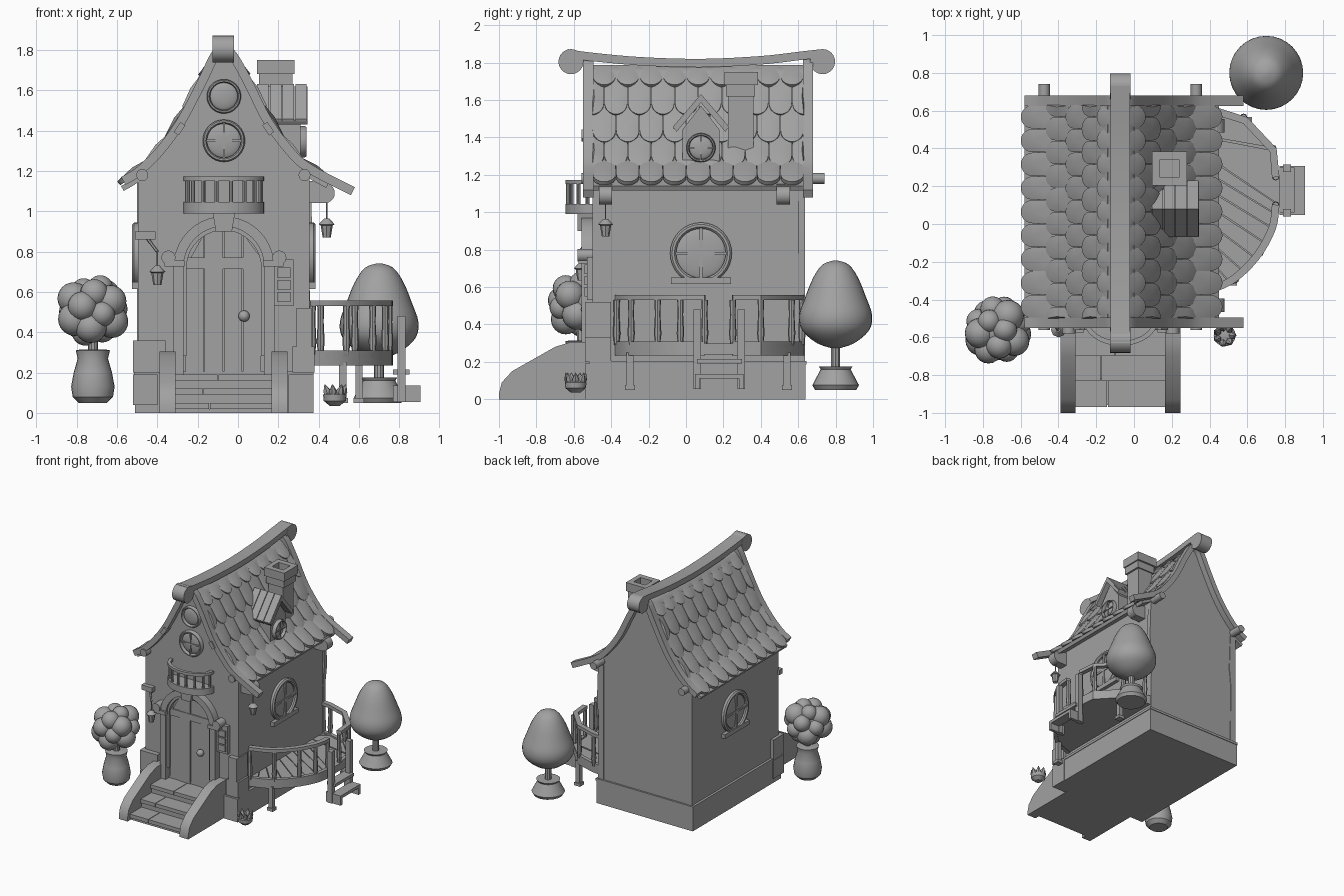
import bpy, bmesh, math, random
from math import sin, cos, pi, radians
from mathutils import Matrix, Vector

cube = bpy.data.objects.get("Cube")
if cube:
    bpy.data.objects.remove(cube)
random.seed(4)
grey = bpy.data.materials.new("plain grey")
grey.use_nodes = True
grey.diffuse_color = (0.36, 0.36, 0.36, 1)
grey.node_tree.nodes["Principled BSDF"].inputs["Base Color"].default_value = (0.36, 0.36, 0.36, 1)
made = []
T = Matrix.Translation
FRONT = Matrix.Rotation(pi / 2, 4, 'X')  # turns a lathe axis towards -y


def finish(name, bm, m=None):
    if m:
        bm.transform(m)
    bmesh.ops.recalc_face_normals(bm, faces=bm.faces)
    me = bpy.data.meshes.new(name)
    bm.to_mesh(me)
    bm.free()
    me.materials.append(grey)
    ob = bpy.data.objects.new(name, me)
    bpy.context.collection.objects.link(ob)
    made.append(ob)
    return ob


def prism(name, pts, axis, a, b, m=None):
    """Extrude a 2D outline along an axis from a to b."""
    put = {'x': lambda p, d: (d, *p), 'y': lambda p, d: (p[0], d, p[1]), 'z': lambda p, d: (*p, d)}[axis]
    bm = bmesh.new()
    lo = [bm.verts.new(put(p, a)) for p in pts]
    hi = [bm.verts.new(put(p, b)) for p in pts]
    bm.faces.new(lo)
    bm.faces.new(hi)
    for i in range(len(pts)):
        j = (i + 1) % len(pts)
        bm.faces.new((lo[i], lo[j], hi[j], hi[i]))
    return finish(name, bm, m)


def box(name, x, y, z, m=None):
    return prism(name, [(x[0], y[0]), (x[1], y[0]), (x[1], y[1]), (x[0], y[1])], 'z', *z, m)


def lathe(name, prof, m, n=24, ring=False):
    """Revolve (radius, height) points; ring closes the profile on itself."""
    bm = bmesh.new()
    rows = [[bm.verts.new((r * cos(2 * pi * k / n), r * sin(2 * pi * k / n), z)) for k in range(n)] for r, z in prof]
    for i in range(len(rows) if ring else len(rows) - 1):
        a, b = rows[i], rows[(i + 1) % len(rows)]
        for k in range(n):
            bm.faces.new((a[k], a[k - 1], b[k - 1], b[k]))
    if not ring:
        bm.faces.new(rows[0])
        bm.faces.new(rows[-1])
    return finish(name, bm, m)


def rod(name, p, q, r, n=10):
    d = Vector(q) - Vector(p)
    return lathe(name, [(r, 0), (r, d.length)], T(p) @ d.to_track_quat('Z', 'Y').to_matrix().to_4x4(), n)


def ball(name, c, r, squash=(1, 1, 1)):
    bm = bmesh.new()
    bmesh.ops.create_uvsphere(bm, u_segments=20, v_segments=12, radius=r)
    return finish(name, bm, T(c) @ Matrix.Diagonal((*squash, 1)))


def smooth(pts, n=5):
    """Catmull-Rom through a few points."""
    p = [Vector(q) for q in [pts[0], *pts, pts[-1]]]
    out = []
    for i in range(1, len(p) - 2):
        for k in range(n):
            t = k / n
            out.append(0.5 * (2 * p[i] + (p[i + 1] - p[i - 1]) * t
                       + (2 * p[i - 1] - 5 * p[i] + 4 * p[i + 1] - p[i + 2]) * t * t
                       + (3 * p[i] - p[i - 1] - 3 * p[i + 1] + p[i + 2]) * t ** 3))
    return out + [p[-1]]


def strip(line, w):
    """Outline of a band with one edge on the line and the other w to its right."""
    off = []
    for i, p in enumerate(line):
        d = (line[min(i + 1, len(line) - 1)] - line[max(i - 1, 0)]).normalized()
        off.append(p + Vector((d.y, -d.x)) * w)
    return list(line) + off[::-1]


# House body
CX = -0.07
left = smooth([(CX, 1.83), (-0.13, 1.79), (-0.2, 1.65), (-0.3, 1.46), (-0.4, 1.32), (-0.5, 1.22), (-0.58, 1.17)])
right = smooth([(CX, 1.83), (-0.01, 1.79), (0.07, 1.65), (0.16, 1.47), (0.26, 1.33), (0.36, 1.235), (0.58, 1.12)])
box("foundation", (-0.51, 0.37), (-0.51, 0.64), (0, 0.2))
box("foundation_ledge", (-0.515, 0.375), (-0.515, 0.645), (0.185, 0.205))
drop = Vector((0, 0.05))
gable = [p - drop for p in left[::-1] if p.x > -0.49] + [p - drop for p in right[1:] if p.x < 0.35]
prism("walls", [(-0.495, 0.2), (-0.495, 1.17), *gable, (0.355, 1.18), (0.355, 0.2)], 'y', -0.5, 0.63)
for x in (-0.5, 0.31):
    prism("corner_plaster", [(x, 0.2), (x + 0.05, 0.2), (x + 0.045, 0.7), (x + 0.06, 0.85), (x + 0.05, 1.15), (x, 1.15)], 'y', 0.6, 0.635)
for x, z in (((-0.52, -0.36), (0.2, 0.36)), ((-0.52, -0.4), (0.04, 0.19)), ((0.27, 0.38), (0.2, 0.33)),
             ((0.25, 0.375), (0.0, 0.19)), ((0.29, 0.365), (0.33, 0.52))):
    box("corner_stone", x, (-0.54, -0.4), z)

# Roof: edge boards, slab and rounded tiles
for side, line, end in ((-1, left, -0.59), (1, right, 0.46)):
    w = -0.045 if side < 0 else 0.045
    for a, b in ((-0.55, -0.495), (0.625, 0.68)):
        prism("roof_edge_board", strip(line, w), 'y', a, b)
    base = [p - Vector((0, 0.045)) for p in line if side * p.x < side * end]
    prism("roof_slab", strip(base, w * 0.6), 'y', -0.5, 0.63)
    cum = [0]
    for p, q in zip(base, base[1:]):
        cum.append(cum[-1] + (q - p).length)

    def at(s):
        i = max(k for k in range(len(cum) - 1) if cum[k] <= s or k == 0)
        return base[i].lerp(base[i + 1], (s - cum[i]) / (cum[i + 1] - cum[i]))

    bm = bmesh.new()
    pitch, rows = 1.13 / 9, 5
    for row in range(rows):
        s1 = cum[-1] * (row + 1) / rows
        s0 = max(0, s1 - cum[-1] / rows * 1.5)
        lo, hi = at(s1), at(s0)
        d = (lo - hi).normalized()
        nor = Vector((-d.y, d.x)) * side
        for col in range(10 if row % 2 else 9):
            yc = -0.5 + pitch * (col + (0 if row % 2 else 0.5))
            L, h = (lo - hi).length, pitch * 0.49
            shape = [(-h, 0)] + [(-h * cos(pi * k / 10), L - 0.075 + 0.075 * sin(pi * k / 10)) for k in range(11)] + [(h, 0)]
            top, bot = [], []
            for u, v in shape:
                y = min(0.63, max(-0.5, yc + u))
                lift = 0.004 + 0.026 * v / L
                for lst, e in ((top, lift), (bot, lift - 0.024)):
                    p = hi + d * v + nor * e
                    lst.append(bm.verts.new((p.x, y, p.y)))
            c = hi + d * (L * 0.6) + nor * 0.034
            mid = bm.verts.new((c.x, min(0.62, max(-0.49, yc)), c.y))
            bm.faces.new(bot)
            for i in range(len(top)):
                j = (i + 1) % len(top)
                bm.faces.new((top[i], top[j], mid))
                bm.faces.new((top[i], bot[i], bot[j], top[j]))
    finish("roof_tiles", bm)

# Ridge beam with rolled ends
ridge = smooth([(-0.63, 1.872), (-0.52, 1.855), (-0.25, 1.83), (0.08, 1.82), (0.4, 1.835), (0.62, 1.86), (0.73, 1.872)])
prism("ridge_beam", strip(ridge, 0.045), 'x', -0.125, -0.02)
for y in (-0.615, 0.73):
    rod("ridge_roll", (-0.126, y, 1.805), (-0.019, y, 1.805), 0.067, 24)

# Purlin ends and eave brackets
for x, z in ((-0.475, 1.18), (0.33, 1.18)):
    rod("purlin", (x, -0.56, z), (x, 0.74, z), 0.03, 12)
for y in (-0.43, 0.52):
    box("eave_bracket", (0.35, 0.44), (y - 0.035, y + 0.035), (1.04, 1.15))
    rod("bracket_scroll", (0.43, y - 0.035, 1.09), (0.43, y + 0.035, 1.09), 0.05, 20)
for x, z in ((-0.29, 1.41), (0.15, 1.41)):
    box("gable_peg", (-0.015, 0.015), (-0.56, -0.5), (-0.03, 0.03), T((x, 0, z)) @ Matrix.Rotation(0.6 * (1 if x < 0 else -1), 4, 'Y'))


def round_window(name, loc, turn, r, bars=True):
    m = T(loc) @ Matrix.Rotation(turn, 4, 'Z') @ FRONT
    w = r * 0.2
    lathe(name + "_frame", [(r - w, -0.02), (r - w, 0.02), (r - w * 0.7, 0.03), (r - w * 0.3, 0.03), (r, 0.02), (r, -0.02)], m, 32, True)
    lathe(name + "_glass", [(r * 0.85 * cos(a * pi / 12), 0.02 * sin(a * pi / 12)) for a in range(6)], m, 32)
    if bars:
        e, t = r * 0.85, r * 0.05
        box(name + "_bar", (-e, e), (-t, t), (0, 0.025), m)
        box(name + "_bar", (-t, t), (-e, e), (0, 0.025), m)


round_window("gable_window", (CX, -0.5, 1.35), 0, 0.105)
round_window("gable_medallion", (CX, -0.5, 1.57), 0, 0.085, False)
for x, turn in ((0.355, pi / 2), (-0.495, -pi / 2)):
    round_window("side_window", (x, 0.08, 0.78), turn, 0.165)
    box("window_sill", (x - 0.03, x + 0.03), (-0.08, 0.24), (0.615, 0.65))

# Dormer and chimney
prism("dormer_wall", [(-0.02, 1.27), (0.18, 1.27), (0.18, 1.44), (0.08, 1.57), (-0.02, 1.44)], 'x', 0.1, 0.31)
round_window("dormer_window", (0.31, 0.08, 1.345), pi / 2, 0.078)
for s in (-1, 1):
    prism("dormer_roof", [(0.08, 1.62), (0.08 + s * 0.145, 1.45), (0.08 + s * 0.13, 1.43), (0.08, 1.585)], 'x', 0.09, 0.345)
    for k in range(4):
        prism("dormer_plank", [(0.08, 1.632), (0.08 + s * 0.15, 1.457), (0.08 + s * 0.145, 1.445), (0.08, 1.615)], 'x', 0.095 + k * 0.063, 0.152 + k * 0.063)
box("chimney", (0.12, 0.255), (0.225, 0.36), (1.3, 1.68))
box("chimney_neck", (0.105, 0.27), (0.215, 0.37), (1.62, 1.69))
for x, y in (((0.095, 0.135), (0.205, 0.385)), ((0.24, 0.28), (0.205, 0.385)), ((0.135, 0.24), (0.205, 0.25)), ((0.135, 0.24), (0.34, 0.385))):
    box("chimney_cap", x, y, (1.68, 1.75))

# Door, arch and scrolls
arch = [Vector((CX - 0.25, 0.19))] + [Vector((CX - 0.25 * cos(pi * k / 20), 0.725 + 0.25 * sin(pi * k / 20))) for k in range(21)] + [Vector((CX + 0.25, 0.19))]
prism("door_arch", strip(arch, 0.05), 'y', -0.56, -0.49)
prism("door_arch_inner", strip([CX * Vector((1, 0)) + (p - Vector((CX, 0.7))) * 0.82 + Vector((0, 0.7)) for p in arch], 0.02), 'y', -0.54, -0.49)
prism("keystone", [(CX - 0.04, 0.9), (CX + 0.04, 0.9), (CX + 0.055, 0.99), (CX - 0.055, 0.99)], 'y', -0.58, -0.49)
for k in range(4):
    x = CX - 0.19 + k * 0.095
    z = [0.725 + math.sqrt(max(0.0, 0.19 ** 2 - (e - CX) ** 2)) for e in (x, x + 0.09)]
    prism("door_plank", [(x, 0.19), (x + 0.09, 0.19), (x + 0.09, z[1]), (x, z[0])], 'y', -0.515 - 0.006 * (k % 2), -0.49)
box("door_crossbar", (CX - 0.19, CX + 0.19), (-0.526, -0.49), (0.715, 0.77))
ball("door_knob", (0.03, -0.535, 0.48), 0.028)
for s in (-1, 1):
    x = CX + s * 0.245
    box("arch_capital", (x - 0.05, x + 0.05), (-0.575, -0.49), (0.725, 0.755))
    rod("capital_scroll", (x + s * 0.03, -0.58, 0.77), (x + s * 0.03, -0.49, 0.77), 0.035, 18)
box("letter_panel", (0.18, 0.275), (-0.53, -0.49), (0.53, 0.76))
for z in (0.55, 0.61, 0.67):
    box("panel_slat", (0.195, 0.26), (-0.542, -0.5), (z, z + 0.05))

# Curved balcony
oval = [Vector((CX - 0.2 * cos(pi * k / 16), -0.5 - 0.145 * sin(pi * k / 16))) for k in range(17)]
prism("balcony_floor", oval, 'z', 0.99, 1.045)
prism("balcony_rail", strip(oval, -0.025), 'z', 1.15, 1.172)
for p in oval[1::2]:
    q = p.lerp(Vector((CX, -0.5)), 0.08)
    rod("baluster", (q.x, q.y, 1.03), (q.x, q.y, 1.16), 0.01, 8)

# Front stairs
cheek = [(-1, 0), (-1, 0.03), (-0.985, 0.09), (-0.93, 0.15), (-0.7, 0.28), (-0.62, 0.305), (-0.5, 0.305), (-0.5, 0)]
for x in (-0.39, 0.165):
    prism("stair_cheek", cheek, 'x', x, x + 0.08)
for y, z in ((-0.97, 0.05), (-0.83, 0.12), (-0.7, 0.19)):
    box("stair_riser", (-0.31, 0.165), (y + 0.012, -0.5), (0, z - 0.03))
    split = random.uniform(-0.2, 0.06)
    for a, b in ((-0.31, split - 0.004), (split, 0.165)):
        box("stair_tread", (a, b), (y, -0.5), (z - 0.03, z))

# Side deck with railings and small steps
edge = smooth([(0.36, -0.38), (0.52, -0.32), (0.66, -0.19), (0.75, -0.03), (0.77, 0.1)], 4)
back = [Vector(p) for p in ((0.77, 0.25), (0.755, 0.4), (0.6, 0.565), (0.43, 0.62), (0.36, 0.63))]
outline = edge + back
prism("deck_base", [(0.35, -0.37), *outline, (0.35, 0.63)], 'z', 0.24, 0.275)
n = len(outline) - 1
for i in range(0, n, 2):
    p, q = outline[i], outline[min(i + 2, n)]
    ya, yb = -0.3 + 0.9 * i / n, -0.3 + 0.9 * min(i + 2, n) / n
    prism("deck_plank", [(0.35, ya), p, outline[min(i + 1, n)], q.lerp(p, 0.05), (0.35, yb - 0.008)], 'z', 0.27, 0.298)
for part, posts in ((edge, (1, 5, 9, 12, 16)), (back, (0, 1, 2, 3))):
    prism("deck_rail", strip(part, -0.04), 'z', 0.53, 0.557)
    prism("deck_skirt", strip(part, -0.03), 'z', 0.235, 0.31)
    for i in posts:
        p = part[i] + Vector((-0.02, 0))
        lathe("deck_post", [(0.013, 0.29), (0.02, 0.35), (0.015, 0.45), (0.017, 0.53)], T((p.x, p.y, 0)), 8)
for x, y in ((0.52, -0.3), (0.6, 0.54)):
    box("deck_leg", (x - 0.018, x + 0.018), (y - 0.018, y + 0.018), (0.06, 0.25))
    box("leg_foot", (x - 0.026, x + 0.026), (y - 0.026, y + 0.026), (0.05, 0.075))
for y in (0.06, 0.295):
    box("step_post", (0.79, 0.83), (y - 0.02, y + 0.02), (0.055, 0.48))
    box("step_side", (0.77, 0.905), (y - 0.012, y + 0.012), (0.055, 0.135))
box("lower_step", (0.82, 0.905), (0.06, 0.3), (0.11, 0.135))
box("upper_step", (0.77, 0.85), (0.06, 0.3), (0.19, 0.215))

# Hanging lanterns
for x, y, z in ((0.44, -0.43, 0.87), (-0.4, -0.56, 0.635)):
    lathe("lantern", [(0.02, z), (0.03, z + 0.06), (0.04, z + 0.065), (0.012, z + 0.095)], T((x, y, 0)), 8)
    rod("lantern_cord", (x, y, z + 0.09), (x, y, z + 0.17), 0.004, 6)
rod("lantern_arm", (-0.46, -0.5, 0.88), (-0.4, -0.56, 0.8), 0.008, 6)
box("arm_plate", (-0.51, -0.41), (-0.535, -0.49), (0.86, 0.9))

# Round bush in a tall vase
lathe("vase", [(0.07, 0.05), (0.1, 0.08), (0.108, 0.13), (0.095, 0.2), (0.075, 0.27), (0.085, 0.31), (0.06, 0.315)], T((-0.72, -0.56, 0)))
rod("bush_stem", (-0.72, -0.56, 0.3), (-0.72, -0.56, 0.45), 0.025)
ball("bush_core", (-0.72, -0.56, 0.51), 0.13)
for k in range(18):
    h = 1 - 2 * (k + 0.5) / 18
    a, f = k * 2.4, math.sqrt(1 - h * h)
    ball("bush_puff", (-0.72 + 0.112 * f * cos(a), -0.56 + 0.12 * f * sin(a), 0.51 + 0.115 * h), random.uniform(0.06, 0.085))

# Pear-shaped tree in a pot
tree = T((0.7, 0.8, 0))
lathe("tree_pot", [(0.11, 0.05), (0.125, 0.075), (0.08, 0.16), (0.09, 0.175), (0.06, 0.175)], tree)
rod("tree_trunk", (0.7, 0.8, 0.17), (0.7, 0.8, 0.34), 0.025)
crown = smooth([(0.01, 0.27), (0.1, 0.3), (0.18, 0.37), (0.195, 0.45), (0.165, 0.54), (0.12, 0.65), (0.07, 0.72), (0.01, 0.742)], 3)
lathe("tree_crown", crown, tree, 32)

# Small flower pot
pot = T((0.48, -0.59, 0))
lathe("flower_pot", [(0.025, 0.035), (0.055, 0.06), (0.058, 0.09), (0.04, 0.1)], pot, 16)
for k in range(7):
    lathe("petal", [(0.016, 0), (0.02, 0.025), (0.002, 0.06)], pot @ Matrix.Rotation(k * 2 * pi / 7, 4, 'Z') @ T((0.035, 0, 0.085)) @ Matrix.Rotation(radians(20), 4, 'Y'), 6)

# Soft shading with sharp edges kept
bpy.ops.object.select_all(action='DESELECT')
for ob in made:
    ob.select_set(True)
bpy.context.view_layer.objects.active = made[0]
bpy.ops.object.shade_smooth_by_angle(angle=radians(35))
